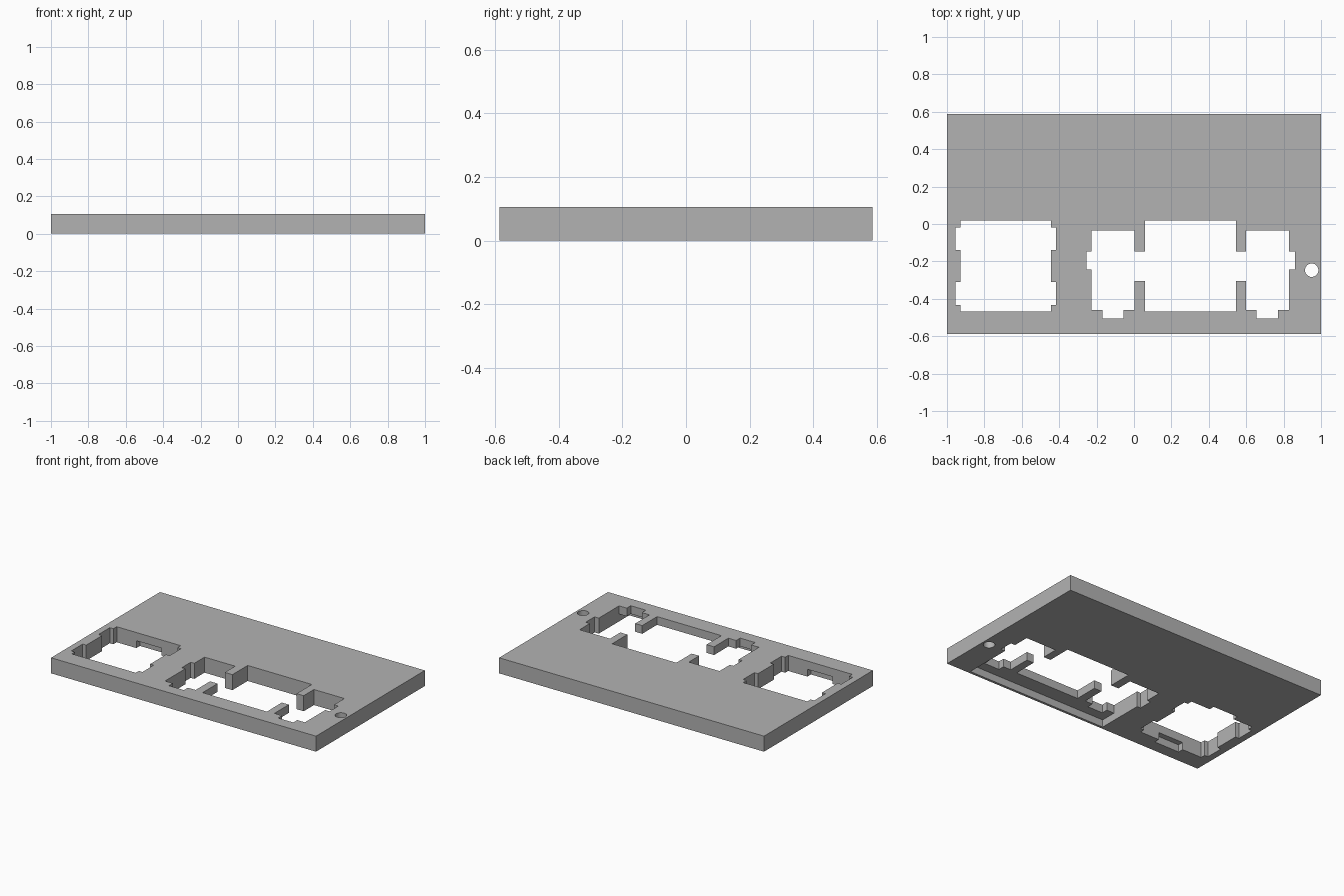
import bpy
import bmesh
from mathutils import Matrix

cube = bpy.data.objects.get("Cube")
if cube:
    bpy.data.objects.remove(cube, do_unlink=True)

THICK = 0.106      # plate thickness
RECESS = 0.05      # depth of the pockets on the underside

grey = bpy.data.materials.new("plain grey")
grey.use_nodes = True
colour = (0.45, 0.45, 0.45, 1.0)
grey.diffuse_color = colour
grey.node_tree.nodes["Principled BSDF"].inputs["Base Color"].default_value = colour


def finish(name, bm):
    mesh = bpy.data.meshes.new(name)
    bm.to_mesh(mesh)
    bm.free()
    mesh.materials.append(grey)
    obj = bpy.data.objects.new(name, mesh)
    bpy.context.collection.objects.link(obj)
    return obj


def box(name, x0, x1, y0, y1, z0=-0.1, z1=0.2):
    bm = bmesh.new()
    bmesh.ops.create_cube(bm, size=1)
    bmesh.ops.scale(bm, vec=(x1 - x0, y1 - y0, z1 - z0), verts=bm.verts)
    bmesh.ops.translate(bm, vec=((x0 + x1) / 2, (y0 + y1) / 2, (z0 + z1) / 2), verts=bm.verts)
    return finish(name, bm)


plate = box("mounting_plate", -1, 1, -0.587, 0.587, 0, THICK)
cutters = []


def cut(*bounds):
    cutters.append(box("cutter", *bounds))


# Square opening with side ears and two clip pockets underneath
cut(-0.928, -0.445, -0.467, 0.018)
for y0, y1 in ((-0.14, -0.018), (-0.434, -0.311)):
    cut(-0.955, -0.418, y0, y1)
cut(-0.78, -0.59, -0.505, 0.056, -0.1, RECESS)

# Wide opening: central square, two side slots and the joining channel
cut(0.06, 0.545, -0.467, 0.018)
cut(-0.255, 0.86, -0.242, -0.146)
cut(-0.1, 0.7, -0.306, -0.146)
for x0, x1 in ((-0.228, 0.003), (0.598, 0.828)):
    mid = (x0 + x1) / 2
    cut(x0, x1, -0.461, -0.035)
    cut(mid - 0.057, mid + 0.057, -0.504, -0.4)

# Long pocket on the underside in front of the wide opening
cut(-0.228, 0.828, -0.57, -0.25, -0.1, RECESS)

# Round screw hole
bm = bmesh.new()
bmesh.ops.create_cone(bm, cap_ends=True, segments=32, radius1=0.036, radius2=0.036,
                      depth=0.4, matrix=Matrix.Translation((0.95, -0.247, 0)))
cutters.append(finish("cutter", bm))

# Carve every opening, then remove the cutters
for cutter in cutters:
    mod = plate.modifiers.new("opening", 'BOOLEAN')
    mod.operation = 'DIFFERENCE'
    mod.solver = 'EXACT'
    mod.object = cutter
    cutter.hide_render = True
bpy.context.view_layer.update()
graph = bpy.context.evaluated_depsgraph_get()
carved = bpy.data.meshes.new_from_object(plate.evaluated_get(graph))
plate.modifiers.clear()
plate.data = carved
for cutter in cutters:
    bpy.data.objects.remove(cutter, do_unlink=True)
